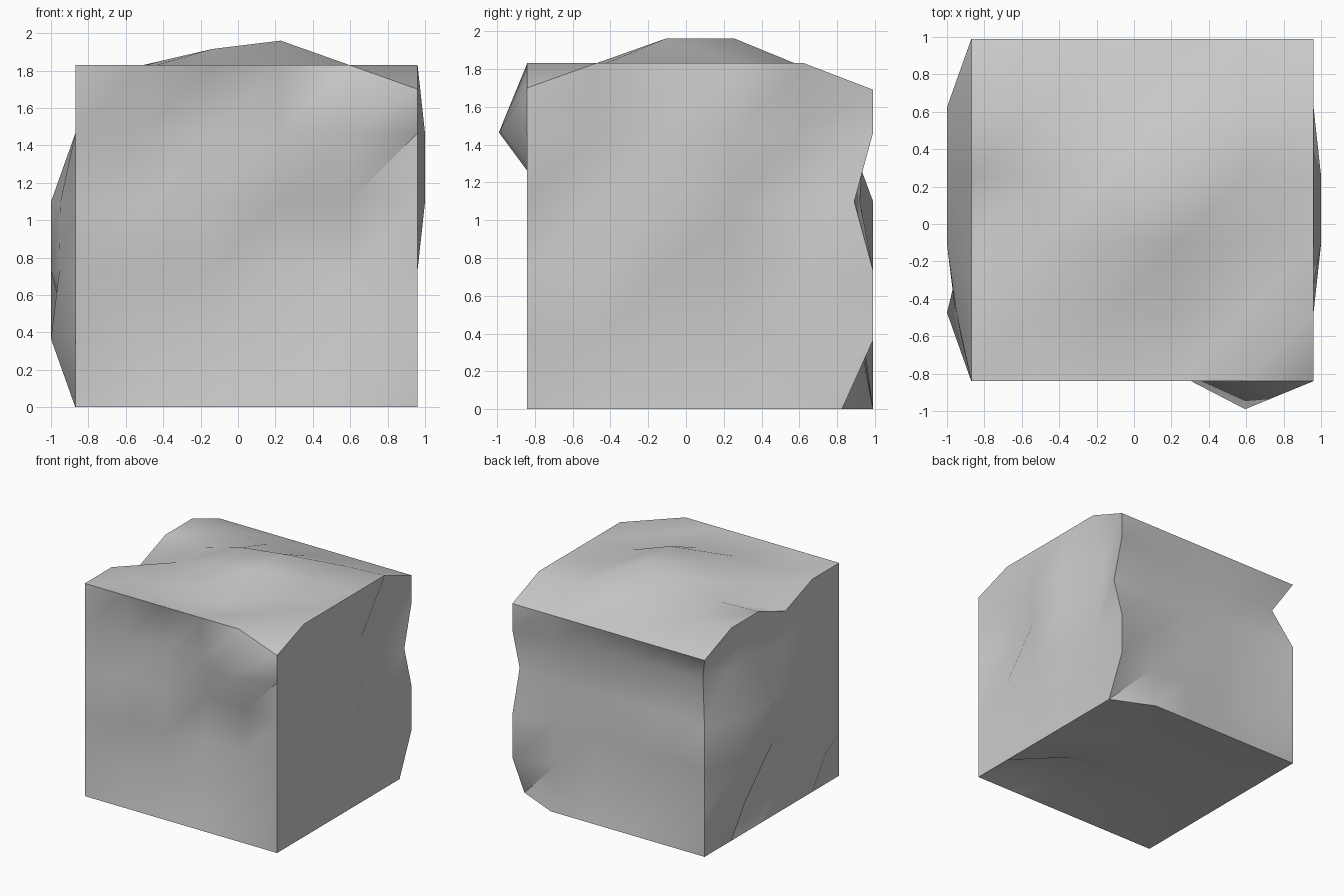
import bpy, bmesh
from mathutils import Vector

if "Cube" in bpy.data.objects:
    bpy.data.objects.remove(bpy.data.objects["Cube"])

S = 1.83 / 5                       # grid step of the block
ORG = Vector((-0.87, -0.84, 0.0))  # lower front left corner

# Cube with five divisions per side
bm = bmesh.new()
bmesh.ops.create_cube(bm, size=5.0)
bmesh.ops.subdivide_edges(bm, edges=bm.edges[:], cuts=4, use_grid_fill=True)

# Split every square along the rising diagonal as seen from outside
for f in bm.faces[:]:
    n = f.normal
    axis = max(range(3), key=lambda i: abs(n[i]))
    a, b = [i for i in range(3) if i != axis]
    s = 1 if n[axis] > 0 else -1
    if axis == 1:
        s = -s
    rank = sorted(f.verts, key=lambda v: s * v.co[a] + v.co[b])
    bmesh.utils.face_split(f, rank[0], rank[3])

grid = {}
for v in bm.verts:
    key = tuple(round(c + 2.5) for c in v.co)
    grid[key] = v
    v.co = ORG + Vector(key) * S


def push(key, axis, amount):
    grid[key].co[axis] += amount


def relief(axis, side, rows):
    """Push the 4x4 inner points of a face outward; rows run along the second free axis."""
    for b, row in enumerate(rows, 1):
        for a, d in enumerate(row, 1):
            key = [a, b]
            key.insert(axis, side)
            push(tuple(key), axis, d if side else -d)


# Top: rows front to back, left to right
relief(2, 5, [(-.02, 0, -.02, 0), (0, .085, .13, 0),
              (-.01, .085, .13, 0), (-.02, -.02, -.03, -.02)])
# Front: rows bottom to top, left to right
relief(1, 0, [(-.05, -.06, -.07, -.06), (-.06, -.06, -.09, -.09),
              (-.03, -.01, -.13, -.12), (-.09, -.12, -.04, .15)])
# Left: rows bottom to top, front to back
relief(0, 0, [(.13, .04, -.10, .13), (.085, .13, .13, .12),
              (.08, .13, .13, .13), (0, 0, -.02, -.03)])
# Right: rows bottom to top, front to back
relief(0, 5, [(-.03, -.03, -.03, -.03), (0, 0, 0, -.03),
              (-.10, .04, .04, -.09), (-.03, .04, .04, -.11)])
# Back: rows bottom to top, left to right
relief(1, 5, [(-.05, -.06, -.06, -.07), (-.05, -.05, -.06, -.06),
              (-.06, -.07, -.08, -.07), (-.11, -.09, -.08, -.05)])
# Underside: hollow near the front right
relief(2, 0, [(-.03, -.04, -.05, -.14), (-.04, -.04, -.04, 0),
              (-.04, -.04, -.04, -.03), (-.03, -.03, -.03, -.03)])

# Worn edges and corners
for i in range(6):
    push((i, 5, 5), 2, -.14)       # back top edge
push((5, 0, 5), 2, -.13)           # front right top corner
push((0, 2, 5), 2, -.135)          # notch on left top edge
push((5, 5, 3), 1, -.10)           # notch on back right edge
push((5, 5, 0), 1, -.165)          # back right bottom corner
push((0, 5, 4), 0, .11)            # notch on back left edge
push((0, 5, 4), 1, -.135)

bmesh.ops.recalc_face_normals(bm, faces=bm.faces[:])
mesh = bpy.data.meshes.new("rough_block")
bm.to_mesh(mesh)
bm.free()
block = bpy.data.objects.new("rough_block", mesh)
bpy.context.collection.objects.link(block)

# Soft faces, sharp cube edges
bpy.context.view_layer.objects.active = block
block.select_set(True)
bpy.ops.object.shade_smooth_by_angle(angle=0.75)
